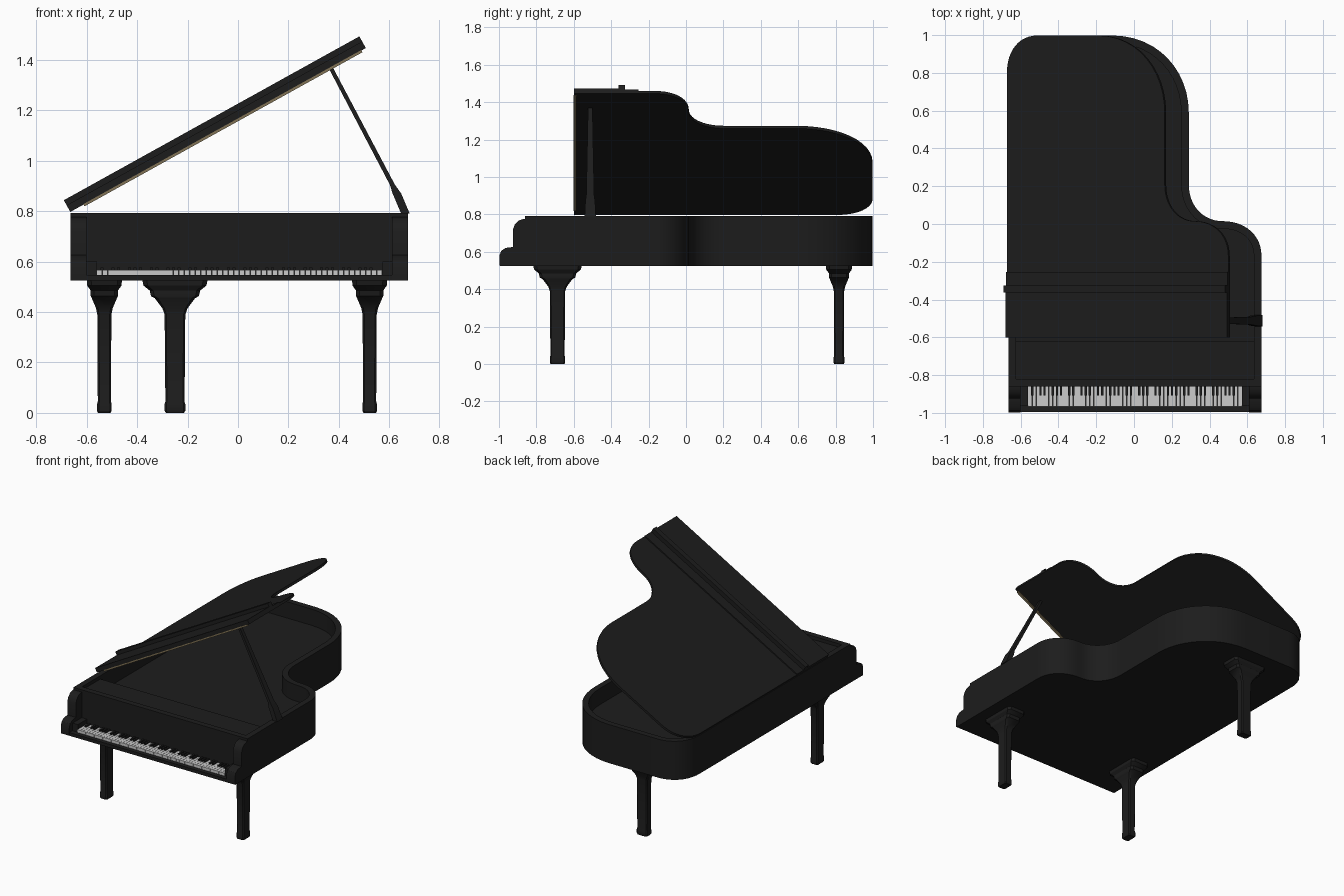
import bpy, bmesh, math
from mathutils import Vector, Matrix

if "Cube" in bpy.data.objects:
    bpy.data.objects.remove(bpy.data.objects["Cube"])


def material(name, rgb):
    m = bpy.data.materials.new(name)
    m.diffuse_color = (*rgb, 1)
    m.use_nodes = True
    m.node_tree.nodes["Principled BSDF"].inputs["Base Color"].default_value = m.diffuse_color
    return m


BLACK = material("black_lacquer", (0.012, 0.012, 0.012))
IVORY = material("ivory", (0.75, 0.75, 0.75))
BRASS = material("brass", (0.22, 0.17, 0.09))


def finish(name, bm, mat=BLACK, matrix=None):
    bmesh.ops.recalc_face_normals(bm, faces=bm.faces)
    if matrix:
        bm.transform(matrix)
    me = bpy.data.meshes.new(name)
    bm.to_mesh(me)
    bm.free()
    me.shade_smooth()
    me.set_sharp_from_angle(angle=math.radians(30))
    me.materials.append(mat)
    ob = bpy.data.objects.new(name, me)
    bpy.context.collection.objects.link(ob)
    return ob


def loft(name, rings, mat=BLACK, matrix=None):
    """Skin a stack of matching closed rings and cap both ends."""
    bm = bmesh.new()
    loops = [[bm.verts.new(p) for p in r] for r in rings]
    n = len(loops[0])
    for a, b in zip(loops, loops[1:]):
        for i in range(n):
            bm.faces.new((a[i], a[(i + 1) % n], b[(i + 1) % n], b[i]))
    bm.faces.new(loops[0])
    bm.faces.new(loops[-1])
    return finish(name, bm, mat, matrix)


def boxes(name, spans, mat=BLACK, matrix=None):
    """Boxes given as (x0, x1, y0, y1, z0, z1)."""
    bm = bmesh.new()
    for x0, x1, y0, y1, z0, z1 in spans:
        m = (Matrix.Translation(((x0 + x1) / 2, (y0 + y1) / 2, (z0 + z1) / 2))
             @ Matrix.Diagonal((x1 - x0, y1 - y0, z1 - z0, 1)))
        bmesh.ops.create_cube(bm, size=1, matrix=m)
    return finish(name, bm, mat, matrix)


def bezier(a, b, c, d, n=12):
    a, b, c, d = map(Vector, (a, b, c, d))
    return [a * (1 - t)**3 + b * 3 * t * (1 - t)**2 + c * 3 * t * t * (1 - t) + d * t**3
            for t in (i / n for i in range(n + 1))]


L, R = -0.665, 0.675


def outline(front):
    """Grand piano plan shape, anticlockwise, starting at a given front y."""
    pts = [Vector((L, front)), Vector((R, front))]
    pts += bezier((R, -0.17), (R, -0.06), (0.59, 0.015), (0.47, 0.015))
    pts += bezier((0.45, 0.016), (0.36, 0.025), (0.29, 0.1), (0.29, 0.21))
    pts += bezier((0.29, 0.59), (0.29, 0.81), (0.13, 0.995), (-0.11, 0.998))
    pts += bezier((-0.48, 0.998), (-0.59, 0.998), (L, 0.92), (L, 0.8))
    return pts


def inset(pts, d):
    out = []
    for i, p in enumerate(pts):
        a, b = (p - pts[i - 1]).normalized(), (pts[(i + 1) % len(pts)] - p).normalized()
        na, nb = Vector((-a.y, a.x)), Vector((-b.y, b.x))
        out.append(p + (na + nb) * d / (1 + na.dot(nb)))
    return out


def at(pts, z):
    return [(p.x, p.y, z) for p in pts]


# Case: flat bottom, hollow rim, soundboard inside
loft("case_bottom", [at(outline(-0.995), 0.525), at(outline(-0.995), 0.547)])
outer = outline(-0.86)
inner = inset(outer, 0.04)
bm = bmesh.new()
loops = [[bm.verts.new(p) for p in r] for r in
         (at(outer, 0.535), at(outer, 0.793), at(inner, 0.793), at(inner, 0.535))]
n = len(outer)
for k in range(4):
    a, b = loops[k], loops[(k + 1) % 4]
    for i in range(n):
        bm.faces.new((a[i], a[(i + 1) % n], b[(i + 1) % n], b[i]))
finish("case_rim", bm)
board = inset(outer, 0.03)
loft("soundboard", [at(board, 0.66), at(board, 0.68)])
boxes("music_shelf", [(-0.63, 0.64, -0.83, -0.62, 0.75, 0.77)])

# Key arms with a stepped, rounded profile
arm = [(-0.85, 0.527), (-0.998, 0.527), (-0.998, 0.58), (-0.988, 0.605), (-0.965, 0.621),
       (-0.925, 0.626), (-0.925, 0.72), (-0.915, 0.748), (-0.895, 0.768), (-0.865, 0.777),
       (-0.85, 0.777)]
for side, x0, x1 in (("left", L, -0.6), ("right", 0.61, R)):
    loft(side + "_key_arm", [[(x, y, z) for y, z in arm] for x in (x0, x1)])
boxes("key_blocks", [(-0.605, -0.56, -0.96, -0.85, 0.54, 0.6),
                     (0.572, 0.615, -0.96, -0.85, 0.54, 0.6)])

# Keyboard: 52 white keys and the black keys in their octave pattern
w = 1.132 / 52
boxes("white_keys", [(-0.56 + i * w, -0.56 + (i + 0.93) * w, -0.965, -0.853, 0.545, 0.567)
                     for i in range(52)], IVORY)
boxes("black_keys", [(-0.56 + (i + 0.7) * w, -0.56 + (i + 1.25) * w, -0.907, -0.853, 0.55, 0.577)
                     for i in range(51) if i % 7 in (0, 2, 3, 5, 6)])

# Legs: half width, half depth, height, from foot to flared capital
leg_profile = [(0.025, 0.036, 0), (0.029, 0.041, 0.008), (0.029, 0.041, 0.035),
               (0.026, 0.038, 0.045), (0.028, 0.041, 0.39), (0.033, 0.05, 0.415),
               (0.05, 0.08, 0.455), (0.054, 0.095, 0.463), (0.054, 0.1, 0.485),
               (0.068, 0.125, 0.505), (0.07, 0.13, 0.53)]


def leg(name, x, y, turn):
    rings = []
    for a, b, z in leg_profile:
        c = a * 0.25
        rings.append([(a, c - b, z), (a, b - c, z), (a - c, b, z), (c - a, b, z),
                      (-a, b - c, z), (-a, c - b, z), (c - a, -b, z), (a - c, -b, z)])
    loft(name, rings, BLACK, Matrix.Translation((x, y, 0)) @ Matrix.Rotation(turn, 4, 'Z'))


leg("front_left_leg", -0.53, -0.687, 0)
leg("front_right_leg", 0.522, -0.687, 0)
leg("rear_leg", -0.25, 0.818, math.pi / 2)

# Lid raised about the left edge, with folded front flap, lip and long hinge
tilt = (Matrix.Translation((L, 0, 0.797)) @ Matrix.Rotation(math.radians(-29), 4, 'Y')
        @ Matrix.Translation((-L, 0, 0)))
lid = outline(-0.6)
loft("lid", [at(lid, 0), at(lid, 0.016)], BLACK, tilt)
boxes("folded_front_flap", [(L, R, -0.6, -0.345, 0.016, 0.03),
                            (L, R, -0.345, -0.255, 0.016, 0.024)], BLACK, tilt)
boxes("flap_lip", [(L, R, -0.362, -0.325, 0.02, 0.053)], BLACK, tilt)
boxes("lid_hinge", [(L + 0.06, R - 0.02, -0.602, -0.585, -0.008, 0.002)], BRASS, tilt)

# Prop stick: wide foot, slim shaft
stick = [(0.664, 0.79, 0.017, 0.03), (0.63, 0.87, 0.017, 0.026), (0.612, 0.905, 0.01, 0.021),
         (0.368, 1.368, 0.009, 0.012)]
loft("lid_prop", [[(x - a, -0.512 - b, z), (x + a, -0.512 - b, z),
                   (x + a, -0.512 + b, z), (x - a, -0.512 + b, z)] for x, z, a, b in stick])
